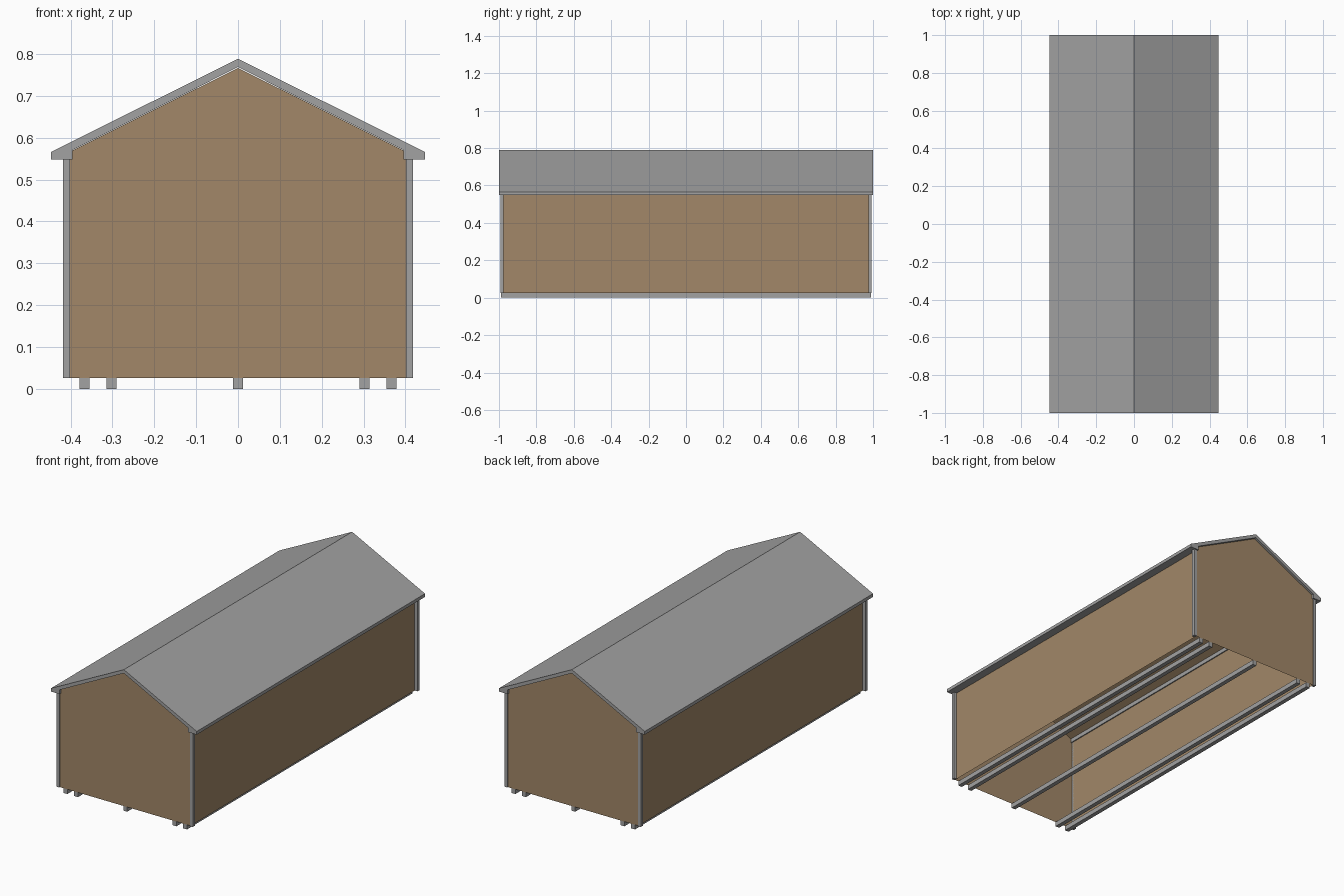
import bpy

if "Cube" in bpy.data.objects:
    bpy.data.objects.remove(bpy.data.objects["Cube"])


def material(name, rgb):
    m = bpy.data.materials.new(name)
    m.diffuse_color = (*rgb, 1.0)
    m.use_nodes = True
    m.node_tree.nodes["Principled BSDF"].inputs["Base Color"].default_value = m.diffuse_color
    return m


BROWN = material("tan_wall", (0.36, 0.245, 0.138))
GREY = material("grey_trim", (0.36, 0.36, 0.36))


def add_mesh(name, verts, faces, mat):
    mesh = bpy.data.meshes.new(name)
    mesh.from_pydata(verts, [], faces)
    mesh.materials.append(mat)
    obj = bpy.data.objects.new(name, mesh)
    bpy.context.collection.objects.link(obj)
    return obj


def extrude_profile(name, profile, y0, y1, mat, skip_sides=()):
    """Extrude a counter-clockwise (seen from the front) xz profile along y."""
    n = len(profile)
    verts = [(x, y0, z) for x, z in profile] + [(x, y1, z) for x, z in profile]
    faces = [tuple(range(n)), tuple(reversed(range(n, 2 * n)))]
    for i in range(n):
        if i not in skip_sides:
            j = (i + 1) % n
            faces.append((i, i + n, j + n, j))
    return add_mesh(name, verts, faces, mat)


def box(name, x0, x1, y0, y1, z0, z1, mat):
    return extrude_profile(name, [(x0, z0), (x1, z0), (x1, z1), (x0, z1)], y0, y1, mat)


BASE, EAVE = 0.026, 0.548

# walls: gabled shell, open underneath
extrude_profile("walls",
                [(-0.401, BASE), (0.401, BASE), (0.401, 0.567), (0, 0.767), (-0.401, 0.567)],
                -0.988, 0.988, BROWN, skip_sides=(0,))

# roof: thin gabled slab with thick boxed eaves
right_half = [(0.395, 0.571), (0.395, EAVE), (0.447, EAVE), (0.447, 0.566)]
left_half = [(-x, z) for x, z in reversed(right_half)]
extrude_profile("roof", [(0, 0.769)] + right_half + [(0, 0.789)] + left_half,
                -1.0, 1.0, GREY)

# corner posts, just outside the side walls
for sx in (-1, 1):
    for sy in (-1, 1):
        xs = sorted((sx * 0.401, sx * 0.418))
        ys = sorted((sy * 0.975, sy * 0.993))
        box("corner_post", *xs, *ys, BASE, EAVE, GREY)

# floor runners along the whole length
for x in (-0.367, -0.302, 0, 0.302, 0.367):
    box("floor_runner", x - 0.012, x + 0.012, -0.988, 0.988, 0, BASE, GREY)
